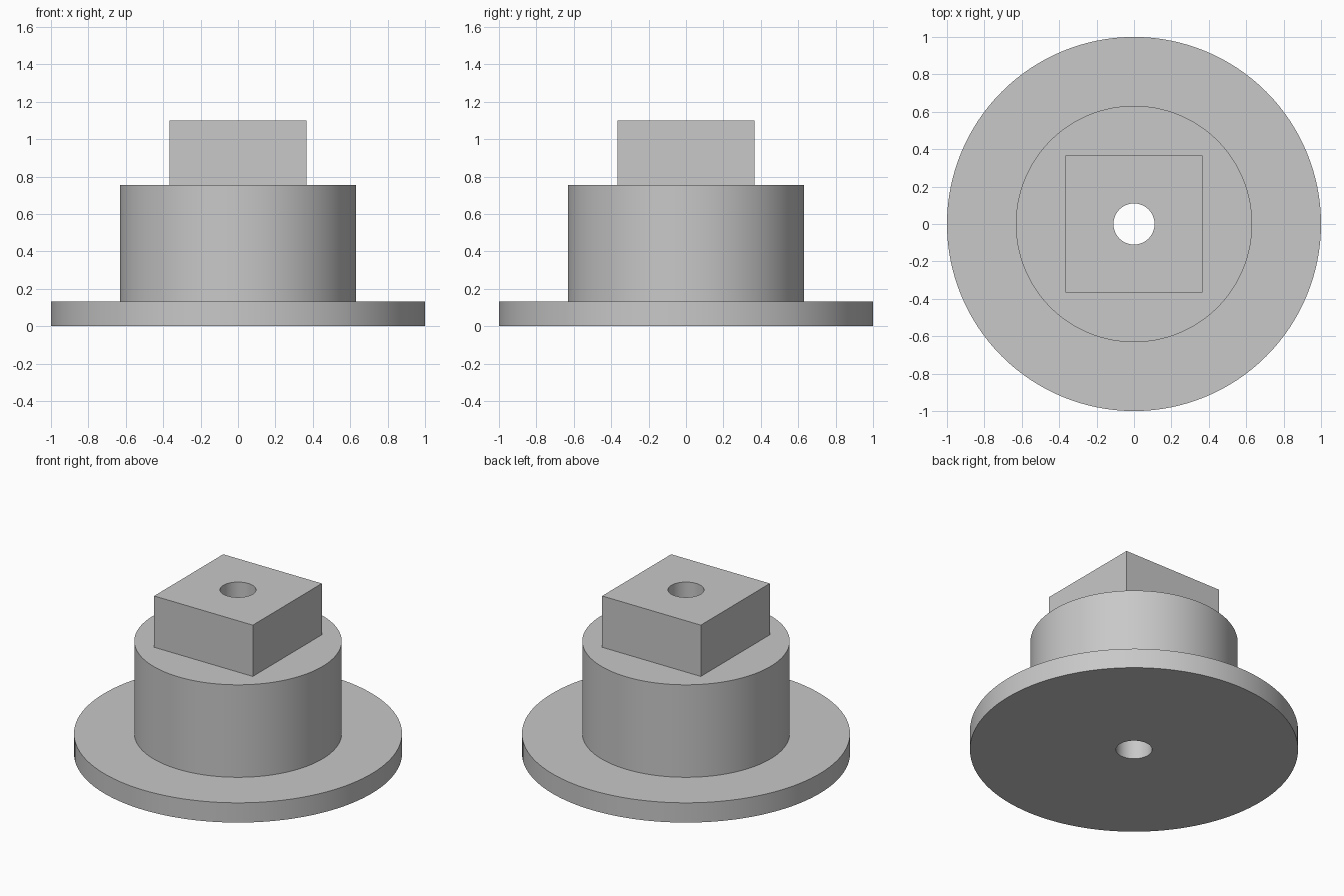
import bpy
import bmesh
from math import cos, sin, tau, radians

cube = bpy.data.objects.get("Cube")
if cube:
    bpy.data.objects.remove(cube, do_unlink=True)

SIDES = 128          # multiple of eight, so the square gets true corners
BORE, FLANGE, HUB, HALF_SQUARE = 0.11, 1.0, 0.632, 0.367
FLANGE_TOP, HUB_TOP, TOP = 0.133, 0.755, 1.1

grey = bpy.data.materials.new("plain grey")
grey.use_nodes = True
grey.diffuse_color = (0.58, 0.58, 0.58, 1)
grey.node_tree.nodes["Principled BSDF"].inputs["Base Color"].default_value = grey.diffuse_color


def ring(bm, size, z, square=False):
    """Circle of radius size, or square of half-width size, at height z."""
    verts = []
    for i in range(SIDES):
        c, s = cos(tau * i / SIDES), sin(tau * i / SIDES)
        r = size / max(abs(c), abs(s)) if square else size
        verts.append(bm.verts.new((r * c, r * s, z)))
    return verts


bm = bmesh.new()
rings = [
    # flange
    ring(bm, BORE, 0), ring(bm, FLANGE, 0), ring(bm, FLANGE, FLANGE_TOP),
    # round hub
    ring(bm, HUB, FLANGE_TOP), ring(bm, HUB, HUB_TOP),
    # square drive head
    ring(bm, HALF_SQUARE, HUB_TOP, True), ring(bm, HALF_SQUARE, TOP, True),
    # upper rim of the through bore
    ring(bm, BORE, TOP),
]

# Skin each ring to the next; the last joins the first to form the bore
for lower, upper in zip(rings, rings[1:] + rings[:1]):
    for i in range(SIDES):
        j = (i + 1) % SIDES
        bm.faces.new((lower[i], lower[j], upper[j], upper[i]))
bmesh.ops.recalc_face_normals(bm, faces=bm.faces)

mesh = bpy.data.meshes.new("flanged_hub")
bm.to_mesh(mesh)
bm.free()
mesh.materials.append(grey)
hub = bpy.data.objects.new("flanged_hub", mesh)
bpy.context.collection.objects.link(hub)

# Smooth round walls, crisp rims and corners
bpy.ops.object.select_all(action="DESELECT")
hub.select_set(True)
bpy.context.view_layer.objects.active = hub
bpy.ops.object.shade_smooth_by_angle(angle=radians(30))
